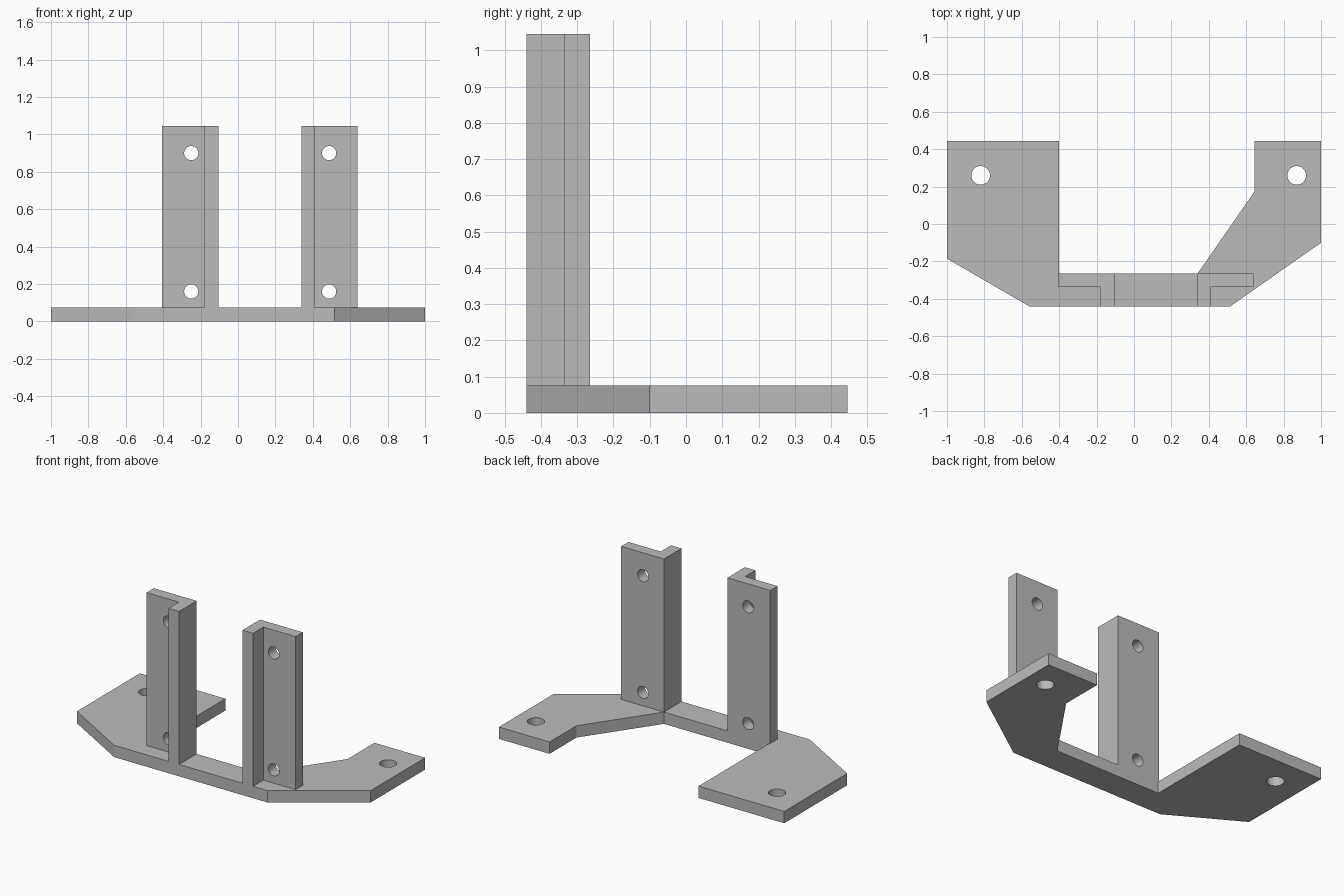
import bpy
import bmesh
from math import radians
from mathutils import Matrix, Vector

cube = bpy.data.objects.get("Cube")
if cube:
    bpy.data.objects.remove(cube, do_unlink=True)

grey = bpy.data.materials.new("plain grey")
grey.use_nodes = True
grey.diffuse_color = (0.5, 0.5, 0.5, 1)
grey.node_tree.nodes["Principled BSDF"].inputs["Base Color"].default_value = (0.5, 0.5, 0.5, 1)

THICK = 0.075   # base plate thickness
TOP = 1.045     # top of the uprights
FRONT, BACK = -0.44, -0.265


def add_object(name, bm):
    mesh = bpy.data.meshes.new(name)
    bmesh.ops.recalc_face_normals(bm, faces=bm.faces)
    bm.to_mesh(mesh)
    bm.free()
    mesh.materials.append(grey)
    obj = bpy.data.objects.new(name, mesh)
    bpy.context.collection.objects.link(obj)
    return obj


def prism(name, outline, z0, z1):
    """Extrude a plan outline upward."""
    bm = bmesh.new()
    face = bm.faces.new([bm.verts.new((x, y, z0)) for x, y in outline])
    top = bmesh.ops.extrude_face_region(bm, geom=[face])["geom"]
    verts = [v for v in top if isinstance(v, bmesh.types.BMVert)]
    bmesh.ops.translate(bm, verts=verts, vec=(0, 0, z1 - z0))
    return add_object(name, bm)


def drill(obj, centres, radius, turn):
    """Cut round holes through a part and apply the result."""
    bm = bmesh.new()
    for c in centres:
        bmesh.ops.create_cone(bm, cap_ends=True, segments=32, radius1=radius,
                              radius2=radius, depth=0.15,
                              matrix=Matrix.Translation(Vector(c)) @ turn)
    cutter = add_object("hole_cutter", bm)
    cutter.hide_render = True
    mod = obj.modifiers.new("holes", "BOOLEAN")
    mod.operation, mod.solver, mod.object = "DIFFERENCE", "EXACT", cutter
    bpy.context.view_layer.update()
    cut = bpy.data.meshes.new_from_object(
        obj.evaluated_get(bpy.context.evaluated_depsgraph_get()))
    obj.modifiers.clear()
    obj.data = cut
    bpy.data.objects.remove(cutter, do_unlink=True)


# Base plate with one wide and one narrow foot
base = prism("base_plate", [
    (-1, 0.445), (-1, -0.185), (-0.56, FRONT), (0.515, FRONT), (1, -0.1),
    (1, 0.445), (0.645, 0.445), (0.645, 0.175), (0.34, BACK),
    (-0.4, BACK), (-0.4, 0.445)], 0, THICK)
drill(base, [(-0.82, 0.26, THICK / 2), (0.87, 0.26, THICK / 2)], 0.05, Matrix())

# Angle uprights: a web running front to back and a drilled flange
for name, inner, side, hole_x in (("right_upright", -0.105, -1, -0.25),
                                  ("left_upright", 0.34, 1, 0.487)):
    web = inner + side * 0.073
    tip = inner + side * 0.3
    upright = prism(name, [
        (inner, BACK), (inner, FRONT), (web, FRONT),
        (web, BACK - 0.072), (tip, BACK - 0.072), (tip, BACK)], THICK, TOP)
    drill(upright, [(hole_x, BACK - 0.036, z) for z in (0.16, 0.9)],
          0.038, Matrix.Rotation(radians(90), 4, "X"))
